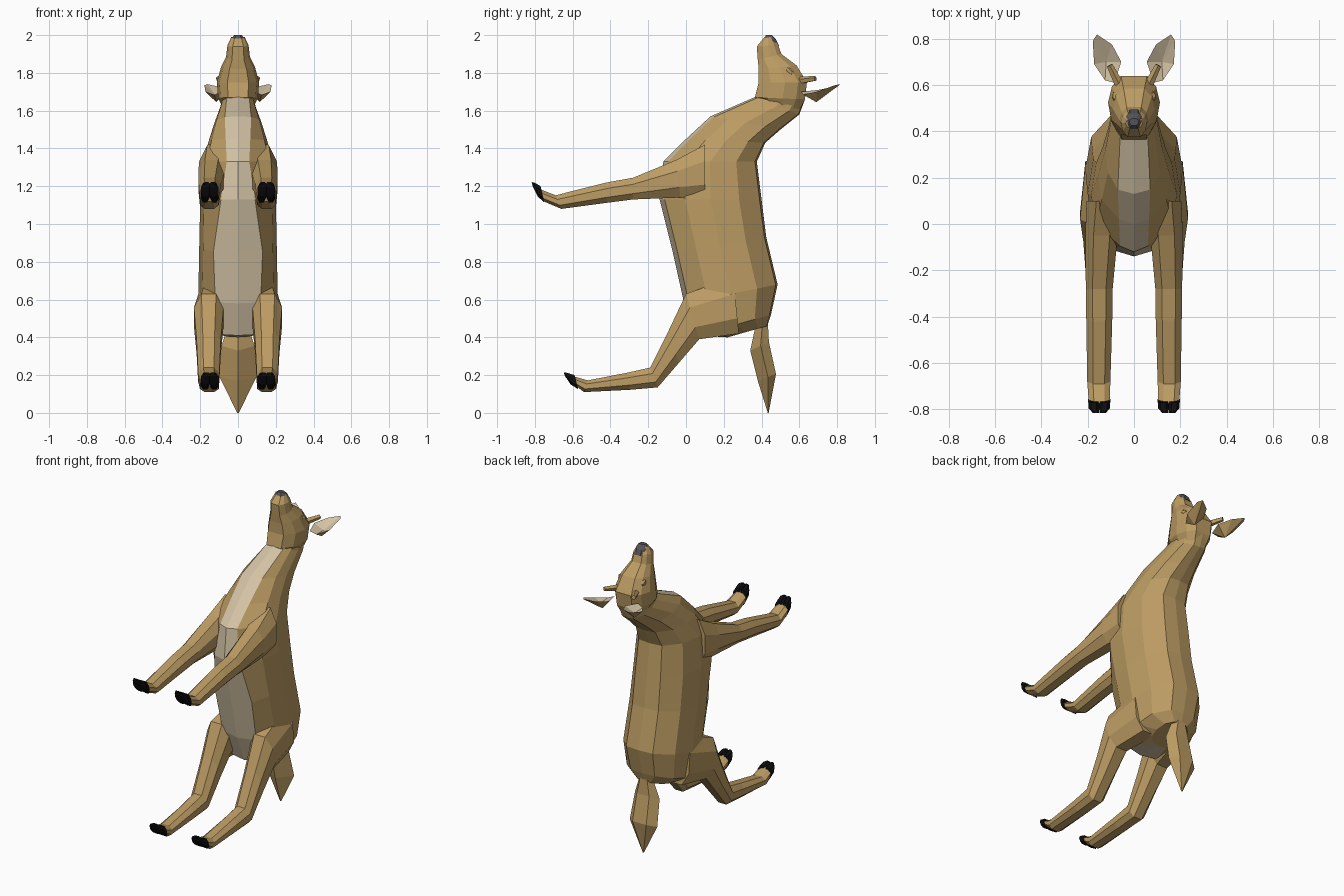
import bpy, bmesh, math
from mathutils import Vector


def material(name, rgb):
    m = bpy.data.materials.new(name)
    m.diffuse_color = (*rgb, 1)
    return m


TAN = material("tan fur", (0.50, 0.33, 0.125))
CREAM = material("cream fur", (0.66, 0.55, 0.38))
BLACK = material("black hoof", (0.004, 0.004, 0.005))
GREY = material("grey nose", (0.09, 0.09, 0.10))


def finish(bm, name, mats):
    bmesh.ops.recalc_face_normals(bm, faces=bm.faces)
    me = bpy.data.meshes.new(name)
    bm.to_mesh(me)
    bm.free()
    for m in mats:
        me.materials.append(m)
    ob = bpy.data.objects.new(name, me)
    bpy.context.collection.objects.link(ob)
    return ob


def loft(name, rings, section, mats, rule=None):
    """Each ring is a low point, a high point (y, z), centre x and half width."""
    bm = bmesh.new()
    loops = []
    for yb, zb, yt, zt, xc, hw, *extra in rings:
        low, high = Vector((xc, yb, zb)), Vector((xc, yt, zt))
        loops.append([bm.verts.new(low.lerp(high, v) + Vector((u * hw, 0, 0)))
                      for u, v in section(hw, *extra)])
    n = len(loops[0])
    for a, b in zip(loops, loops[1:]):
        for i in range(n):
            j = (i + 1) % n
            f = bm.faces.new((a[i], a[j], b[j], b[i]))
            if rule:
                f.material_index = rule(i, n)
    for k, cap in enumerate((loops[0], loops[-1])):
        f = bm.faces.new(cap)
    return finish(bm, name, mats)


def mirrored(half):
    # half runs from the low middle to the high middle
    return half + [(-u, v) for u, v in reversed(half) if u > 0]


def body_section(hw, strip):
    return mirrored([(0, 0), (strip / hw, 0.05), (0.9, 0.25), (1, 0.5),
                     (0.88, 0.78), (0.45, 0.98), (0, 1)])


def head_section(hw):
    return mirrored([(0.5, 0), (0.88, 0.25), (1, 0.55), (0.85, 0.82), (0.5, 1)])


def leg_section(hw):
    return mirrored([(0.5, 0), (1, 0.27), (1, 0.7), (0.5, 1)])


def tail_section(hw):
    return mirrored([(0, 0), (1, 0.5), (0.5, 0.9)])


# Torso and neck, with the pale strip along the belly and throat
loft("body", [
    (0.22, 0.40, 0.43, 0.46, 0, 0.10, 0.05),
    (0.06, 0.41, 0.45, 0.52, 0, 0.19, 0.11),
    (-0.01, 0.58, 0.485, 0.68, 0, 0.21, 0.12),
    (-0.07, 0.85, 0.425, 0.93, 0, 0.205, 0.13),
    (-0.14, 1.13, 0.40, 1.13, 0, 0.20, 0.09),
    (-0.12, 1.33, 0.375, 1.33, 0, 0.185, 0.06),
    (0.0, 1.45, 0.42, 1.43, 0, 0.155, 0.065),
    (0.13, 1.57, 0.50, 1.50, 0, 0.125, 0.07),
    (0.36, 1.67, 0.60, 1.58, 0, 0.092, 0.06),
    (0.40, 1.69, 0.63, 1.66, 0, 0.085, 0.05)],
    body_section, [TAN, CREAM], lambda i, n: 1 if i in (0, n - 1) else 0)

# Head, muzzle pointing up
loft("head", [
    (0.40, 1.64, 0.60, 1.60, 0, 0.08),
    (0.365, 1.67, 0.63, 1.66, 0, 0.105),
    (0.385, 1.75, 0.64, 1.75, 0, 0.112),
    (0.385, 1.82, 0.585, 1.84, 0, 0.09),
    (0.38, 1.87, 0.505, 1.90, 0, 0.063),
    (0.375, 1.94, 0.487, 1.95, 0, 0.056),
    (0.412, 1.985, 0.455, 1.992, 0, 0.036)], head_section, [TAN])
loft("nose", [
    (0.425, 1.95, 0.494, 1.943, 0, 0.034),
    (0.41, 1.983, 0.478, 1.975, 0, 0.036),
    (0.425, 2.0, 0.455, 2.0, 0, 0.02)], head_section, [GREY])

# Tail
loft("tail", [
    (0.37, 0.47, 0.44, 0.49, 0, 0.045),
    (0.34, 0.33, 0.45, 0.38, 0, 0.088),
    (0.38, 0.17, 0.487, 0.21, 0, 0.098),
    (0.433, 0.0, 0.438, 0.0, 0, 0.004)], tail_section, [TAN])

FRONT = [(0.10, 1.13, 0.10, 1.42, 0.12, 0.085),
         (-0.03, 1.14, -0.05, 1.34, 0.14, 0.07),
         (-0.28, 1.13, -0.28, 1.245, 0.15, 0.058),
         (-0.42, 1.112, -0.42, 1.22, 0.15, 0.056),
         (-0.66, 1.08, -0.69, 1.152, 0.152, 0.05),
         (-0.755, 1.12, -0.775, 1.185, 0.15, 0.045)]
FRONT_TOE = [(-0.75, 1.115, -0.77, 1.20), (-0.785, 1.145, -0.80, 1.218),
             (-0.812, 1.20, -0.817, 1.222)]
HIND = [(0.28, 0.42, 0.25, 0.72, 0.12, 0.09),
        (0.07, 0.39, 0.0, 0.63, 0.155, 0.078),
        (-0.04, 0.262, -0.09, 0.44, 0.155, 0.064),
        (-0.15, 0.135, -0.19, 0.24, 0.155, 0.056),
        (-0.30, 0.122, -0.30, 0.215, 0.153, 0.053),
        (-0.54, 0.11, -0.52, 0.172, 0.152, 0.05),
        (-0.585, 0.145, -0.60, 0.195, 0.15, 0.045)]
HIND_TOE = [(-0.57, 0.125, -0.59, 0.20), (-0.61, 0.15, -0.63, 0.212),
            (-0.641, 0.195, -0.647, 0.215)]

for side, s in (("right", 1), ("left", -1)):
    # Legs with cloven hooves
    for kind, leg, toe in (("front", FRONT, FRONT_TOE), ("hind", HIND, HIND_TOE)):
        loft(f"{kind}_leg_{side}", [(*r[:4], s * r[4], r[5]) for r in leg],
             leg_section, [TAN])
        for k, off in (("inner", -0.024), ("outer", 0.024)):
            loft(f"{kind}_hoof_{k}_{side}",
                 [(*r, s * (0.15 + off * (1, 0.95, 0.6)[i]), (0.024, 0.023, 0.014)[i])
                  for i, r in enumerate(toe)], leg_section, [BLACK])

    # Ear: a cupped leaf, pale on the upper face
    rim = [(0.085, 0.61, 1.70), (0.055, 0.70, 1.71), (0.095, 0.775, 1.725),
           (0.16, 0.818, 1.74), (0.178, 0.79, 1.735), (0.172, 0.69, 1.70),
           (0.125, 0.62, 1.685)]
    bm = bmesh.new()
    vs = [bm.verts.new((s * x, y, z)) for x, y, z in rim]
    cup = bm.verts.new((s * 0.12, 0.70, 1.68))
    back = bm.verts.new((s * 0.115, 0.69, 1.645))
    for i in range(len(vs)):
        a, b = vs[i], vs[(i + 1) % len(vs)]
        bm.faces.new((a, b, cup)).material_index = 1
        bm.faces.new((b, a, back))
    finish(bm, f"ear_{side}", [TAN, CREAM])

    # Short horn stub
    bm = bmesh.new()
    bmesh.ops.create_cone(bm, cap_ends=True, segments=5, radius1=0.02,
                          radius2=0.014, depth=0.09)
    ob = finish(bm, f"horn_stub_{side}", [TAN])
    ob.location = (s * 0.085, 0.645, 1.765)
    ob.rotation_euler = Vector((s * 0.45, 0.9, 0.12)).to_track_quat('Z', 'Y').to_euler()

    # Brow and eyelid lump
    bm = bmesh.new()
    bmesh.ops.create_icosphere(bm, subdivisions=1, radius=1)
    ob = finish(bm, f"eyelid_{side}", [TAN])
    ob.scale = (0.018, 0.028, 0.018)
    ob.location = (s * 0.078, 0.55, 1.808)
    ob.rotation_euler = (math.radians(-35), 0, 0)
